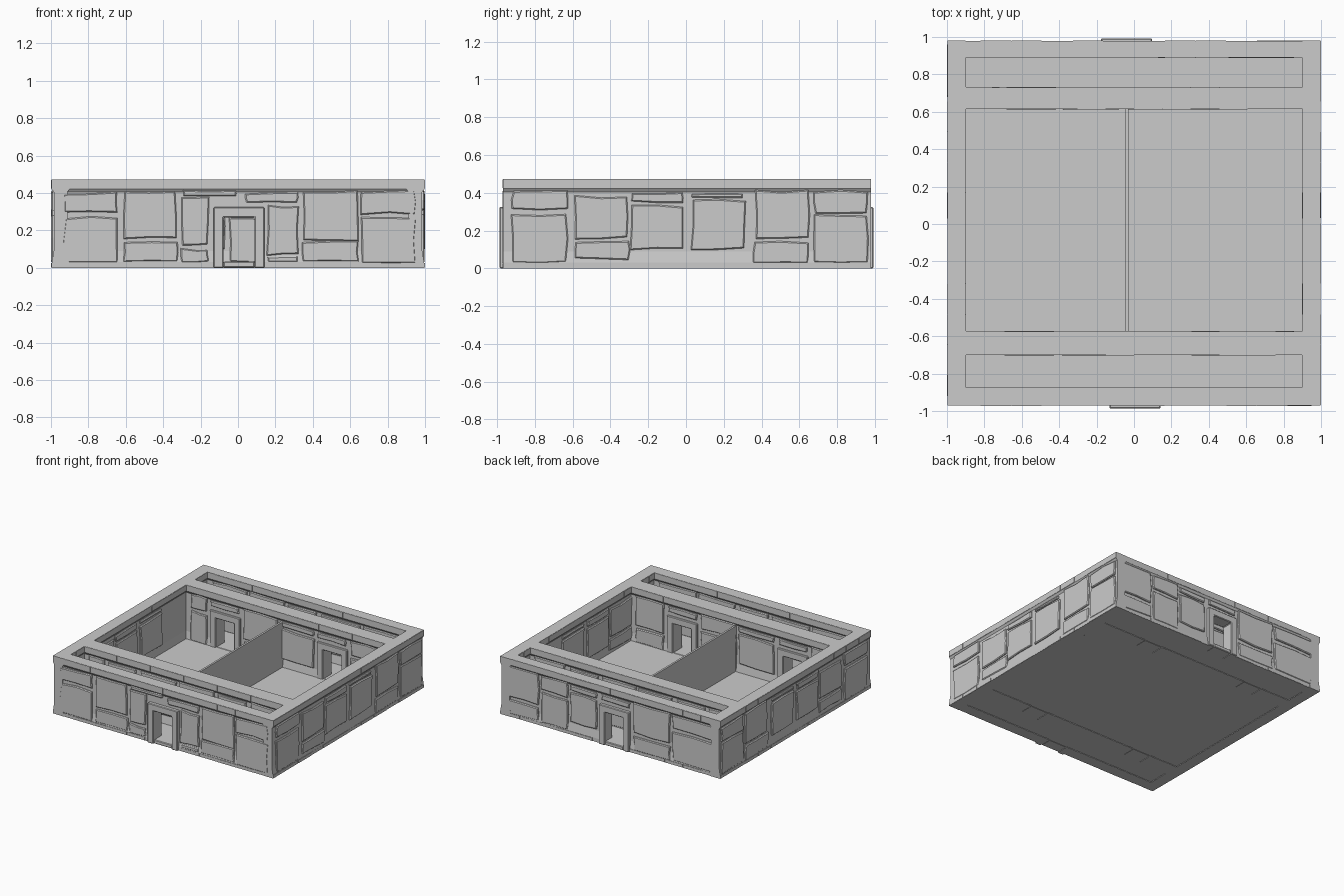
import bpy, bmesh, random

if "Cube" in bpy.data.objects:
    bpy.data.objects.remove(bpy.data.objects["Cube"])
random.seed(4)

H = 0.472          # wall height
INSET = 0.012      # wall core set back behind coping and stones
DOOR_W, DOOR_H, FRAME_W, FRAME_H = 0.083, 0.27, 0.136, 0.325


def finish(bm, name):
    bmesh.ops.recalc_face_normals(bm, faces=bm.faces)
    me = bpy.data.meshes.new(name)
    bm.to_mesh(me)
    bm.free()
    ob = bpy.data.objects.new(name, me)
    bpy.context.collection.objects.link(ob)
    return ob


def place(axis, u, v, z):
    return (u, v, z) if axis == 'x' else (v, u, z)


def loft(bm, rings):
    rows = [[bm.verts.new(p) for p in r] for r in rings]
    n = len(rows[0])
    for a, b in zip(rows, rows[1:]):
        for i in range(n):
            bm.faces.new((a[i], a[(i + 1) % n], b[(i + 1) % n], b[i]))
    bm.faces.new(rows[0])
    bm.faces.new(rows[-1])


def box(bm, axis, u0, u1, v0, v1, z0, z1):
    ring = lambda z: [place(axis, u, v, z) for u, v in
                      ((u0, v0), (u1, v0), (u1, v1), (u0, v1))]
    loft(bm, [ring(z0), ring(z1)])


def profile(v0, v1, z0):
    # wall section: flared foot, set-back core, wider coping
    a, b = v0 + INSET, v1 - INSET
    top = [(b, 0.405), (v1, 0.422), (v1, H), (v0, H), (v0, 0.422), (a, 0.405)]
    if z0 > 0:
        return [(a, z0), (b, z0)] + top
    return [(a, 0.09), (v0 + .002, 0.03), (v0 + .002, 0), (v1 - .002, 0),
            (v1 - .002, 0.03), (b, 0.09)] + top


def stone(bm, axis, u0, u1, z0, z1, face, sign):
    # rough block, slightly bowed sides, chamfered front
    j = min(0.007, (z1 - z0) * 0.12)
    r = lambda: random.uniform(-j, j)
    um, zm = (u0 + u1) / 2, (z0 + z1) / 2
    pts = [(u0, z0), (um, z0), (u1, z0), (u1, zm), (u1, z1), (um, z1), (u0, z1), (u0, zm)]
    pts = [(u + r(), min(0.415, z + r())) for u, z in pts]
    c = 0.006
    ku, kz = 1 - 2 * c / (u1 - u0), 1 - min(0.5, 2 * c / (z1 - z0))
    front = [(um + (u - um) * ku, zm + (z - zm) * kz) for u, z in pts]
    ring = lambda p, d: [place(axis, u, face - sign * d, z) for u, z in p]
    loft(bm, [ring(pts, 0.03), ring(pts, 0.005), ring(front, -random.uniform(0, .002))])


def fill(u0, u1, doors):
    # two-course stone layout between door frames, plus a sliver above each door
    out, start, k = [], u0 + 0.03, random.randint(0, 1)
    for d in sorted(doors) + [None]:
        end = d - FRAME_W - 0.02 if d is not None else u1 - 0.03
        n = max(1, round((end - start) / 0.31))
        w = (end - start) / n
        for i in range(n):
            s = (0.28, 0.15, 0.10)[k % 3]
            a, b = start + i * w + 0.013, start + (i + 1) * w - 0.013
            if s > 0.12:
                out += [(a, b, 0.03, s - 0.01), (a, b, s + 0.015, 0.41)]
            else:
                out += [(a, b, s, 0.34), (a, b, 0.36, 0.40)]
            k += 1
        if d is not None:
            out.append((d - 0.13, d + 0.12, 0.355, 0.40))
            start = d + FRAME_W + 0.02
    return out


def wall(name, axis, u0, u1, v0, v1, doors=(), low=None, high=None, trim=(0, 0)):
    bm = bmesh.new()
    cuts = [(u0, None)]
    pieces, s = [], u0
    for d in sorted(doors):
        pieces += [(s, d - DOOR_W, 0), (d - DOOR_W, d + DOOR_W, DOOR_H)]
        s = d + DOOR_W
    pieces.append((s, u1, 0))
    for a, b, z0 in pieces:
        p = profile(v0, v1, z0)
        loft(bm, [[place(axis, u, v, z) for v, z in p] for u in (a, b)])
    finish(bm, name)

    # face stones on both sides
    bm = bmesh.new()
    for table, face, sign in ((low, v0, -1), (high, v1, 1)):
        for a, b, z0, z1 in (table or fill(max(u0, -.9), min(u1, .9), doors)):
            stone(bm, axis, a, b, z0, z1, face, sign)
    finish(bm, name + "_stones")

    # coping and foot courses of slightly uneven blocks
    bm = bmesh.new()
    n = 12
    w = (u1 - u0) / n
    for i in range(n):
        a, b = u0 + i * w, u0 + (i + 1) * w
        o = random.uniform(0, .003)
        box(bm, axis, a + .001, b - .001, v0 - o, v1 + o, 0.424, H - 0.002)
        if all(b < d - DOOR_W or a > d + DOOR_W for d in doors):
            box(bm, axis, a + .001, b - .001, v0 - o + .001, v1 + o - .001, 0.001, 0.026)
    finish(bm, name + "_courses")

    # door surrounds
    for d in doors:
        bm = bmesh.new()
        a, b = v0 - trim[0], v1 + trim[1]
        outline = [(-FRAME_W, 0), (-FRAME_W, FRAME_H), (FRAME_W, FRAME_H), (FRAME_W, 0),
                   (DOOR_W, 0), (DOOR_W, DOOR_H), (-DOOR_W, DOOR_H), (-DOOR_W, 0)]
        loft(bm, [[place(axis, d + u, v, z) for u, z in outline] for v in (a, b)])
        box(bm, axis, d - DOOR_W, d + DOOR_W, a + .01, b - .004, 0.002, 0.033)
        ob = finish(bm, name + "_door_frame")
        bev = ob.modifiers.new("bevel", 'BEVEL')
        bev.width, bev.segments = 0.005, 1


front_stones = [
    (-.93, -.65, .30, .40), (-.93, -.65, .03, .27), (-.61, -.33, .16, .41), (-.61, -.32, .03, .14),
    (-.30, -.16, .12, .38), (-.30, -.16, .03, .10), (-.29, -.01, .385, .413), (.04, .32, .35, .40),
    (.155, .32, .07, .33), (.16, .32, .03, .06), (.35, .64, .15, .41), (.34, .64, .03, .14),
    (.66, .95, .29, .41), (.66, .95, .03, .27)]
side_stones = [
    (-.92, -.63, .31, .41), (-.92, -.63, .03, .28), (-.59, -.31, .16, .38), (-.59, -.30, .05, .14),
    (-.29, -.01, .10, .33), (-.29, -.02, .35, .40), (.03, .31, .10, .36), (.03, .30, .375, .395),
    (.37, .65, .16, .41), (.36, .65, .03, .14), (.68, .96, .29, .41), (.68, .96, .03, .28)]
# stones facing the big room on the side walls
room_stones = [s for s in side_stones if -.6 < s[0] and s[1] < .62]

# side walls run the full depth
wall("left_wall", 'y', -.97, .98, -.997, -.9, low=side_stones, high=room_stones)
wall("right_wall", 'y', -.97, .98, .9, .997, low=room_stones, high=side_stones)
# four cross walls with doorways
back_outer = [(max(-.96, a - .05) if a < -.8 else a, b + .05 if b > .8 else b, c, d)
              for a, b, c, d in fill(-.93, .93, [-.04])]
wall("front_wall", 'x', -.985, .985, -.97, -.875, [.005], low=front_stones, trim=(.017, 0))
wall("front_inner_wall", 'x', -.91, .91, -.7, -.575, [-.56, .44], trim=(.003, .003))
wall("back_inner_wall", 'x', -.91, .91, .615, .73, [-.55, .42], trim=(.003, .003))
wall("back_wall", 'x', -.985, .985, .89, .978, [-.04], high=back_outer, trim=(0, .014))

# floor slab, slightly raised off the ground between the wall feet
bm = bmesh.new()
box(bm, 'x', -.97, .97, -.95, .96, 0.004, 0.03)
finish(bm, "floor")

# thin partition splitting the main room
bm = bmesh.new()
box(bm, 'y', -.59, .63, -.045, -.029, 0.01, 0.40)
finish(bm, "partition")
